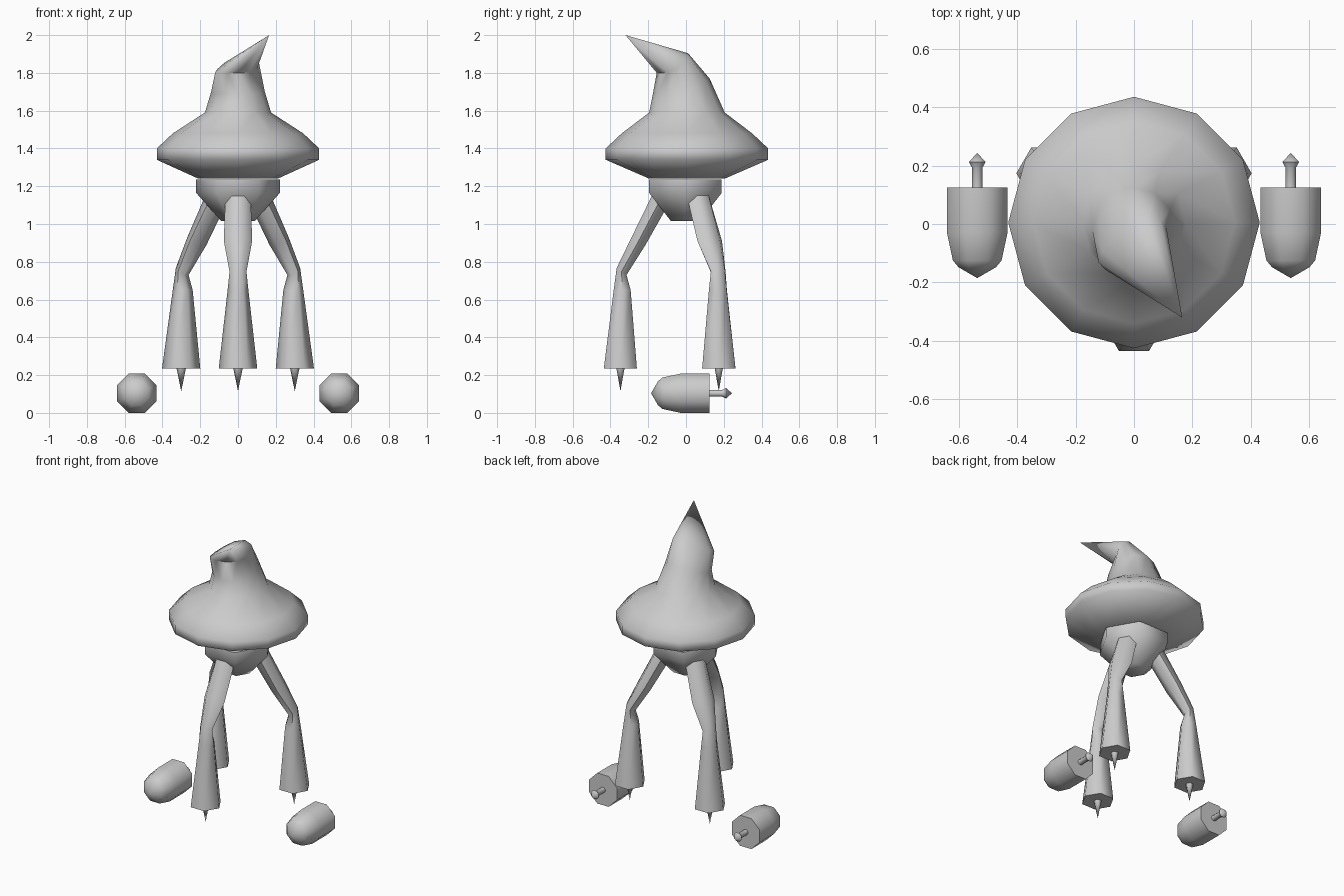
import bpy, math
from mathutils import Vector, Matrix

if "Cube" in bpy.data.objects:
    bpy.data.objects.remove(bpy.data.objects["Cube"])

grey = bpy.data.materials.new("plain_grey")
grey.diffuse_color = (0.6, 0.6, 0.6, 1)
grey.use_nodes = True
grey.node_tree.nodes["Principled BSDF"].inputs["Base Color"].default_value = grey.diffuse_color


def loft(name, rings, tip=None, rot=0.0):
    """Skin equal-length rings of points, cap the ends or close to a tip point."""
    n = len(rings[0])
    verts = [Vector(p) for r in rings for p in r]
    faces = [list(range(n))[::-1]]
    for k in range(len(rings) - 1):
        for i in range(n):
            j = (i + 1) % n
            faces.append([k * n + i, k * n + j, (k + 1) * n + j, (k + 1) * n + i])
    last = (len(rings) - 1) * n
    if tip:
        verts.append(Vector(tip))
        faces += [[last + i, last + (i + 1) % n, len(verts) - 1] for i in range(n)]
    else:
        faces.append([last + i for i in range(n)])
    turn = Matrix.Rotation(rot, 3, 'Z')
    me = bpy.data.meshes.new(name)
    me.from_pydata([turn @ v for v in verts], [], faces)
    me.materials.append(grey)
    ob = bpy.data.objects.new(name, me)
    bpy.context.collection.objects.link(ob)
    bpy.ops.object.select_all(action='DESELECT')
    ob.select_set(True)
    bpy.context.view_layer.objects.active = ob
    bpy.ops.object.mode_set(mode='EDIT')
    bpy.ops.mesh.select_all(action='SELECT')
    bpy.ops.mesh.normals_make_consistent(inside=False)
    bpy.ops.object.mode_set(mode='OBJECT')
    bpy.ops.object.shade_smooth_by_angle(angle=math.radians(66))
    return ob


def ring(n, c, u, v, lift=0.0, phase=0.0):
    """Elliptical ring c + u cos + v sin, with its v ends lifted in z."""
    c, u, v = Vector(c), Vector(u), Vector(v)
    out = []
    for i in range(n):
        a = 2 * math.pi * i / n + phase
        out.append(c + u * math.cos(a) + v * math.sin(a)
                   + Vector((0, 0, lift * math.sin(a) ** 2)))
    return out


def level(n, z, rx, ry, cy=0.005):
    return ring(n, (0, cy, z), (rx, 0, 0), (0, ry, 0))


# Hat: round brim, leaning crown and bent point
hat = [level(12, z, rx, ry) for z, rx, ry in
       [(1.24, .21, .20), (1.34, .43, .43), (1.40, .43, .43),
        (1.48, .345, .345), (1.59, .175, .20)]]
hat.append(ring(12, (0, -.025, 1.70), (.142, 0, 0), (0, .15, .04), .03))
hat.append(ring(12, (-.005, -.072, 1.82), (.105, .02, 0), (.05, .083, .052), .032))
loft("hat", hat, (.165, -.32, 2.0))

# Head: six-sided bowl under the brim
loft("head", [level(6, z, r, r, -.003) for z, r in
              [(1.015, .088), (1.165, .222), (1.235, .222)]])

# Legs: (inner r, inner z, outer r, outer z, sideways half width)
LEG = [(.095, 1.10, .178, 1.155, .068), (.214, .89, .288, .93, .075),
       (.315, .73, .367, .767, .045), (.293, .65, .383, .65, .055),
       (.260, .235, .435, .235, .102)]
for label, deg in (("front", -90), ("right", 30), ("left", 150)):
    rot = math.radians(deg)
    rings = []
    for ri, zi, ro, zo, w in LEG:
        half = Vector(((ro - ri) / 2, 0, (zo - zi) / 2)) / math.sin(math.pi / 3)
        rings.append(ring(6, ((ri + ro) / 2, 0, (zi + zo) / 2), (0, w, 0), half))
    loft(label + "_leg", rings, rot=rot)
    loft(label + "_foot_spike",
         [ring(6, (.347, 0, .237), (0, .025, 0), (.025, 0, 0))],
         (.347, 0, .115), rot=rot)

# Bullet shaped pods with knobbed rods at the back, one on each side
for label, s in (("right", 1), ("left", -1)):
    def turned(y, r, n=8):
        return ring(n, (s * .536, y, .104), (r, 0, 0), (0, 0, r), phase=math.pi / 8)
    loft(label + "_pod", [turned(y, r) for y, r in
         [(.125, .112), (-.03, .112), (-.125, .09), (-.148, .069)]],
         (s * .536, -.185, .104))
    loft(label + "_rod", [turned(y, r) for y, r in
         [(.12, .019), (.192, .019), (.212, .031)]],
         (s * .536, .243, .104))
